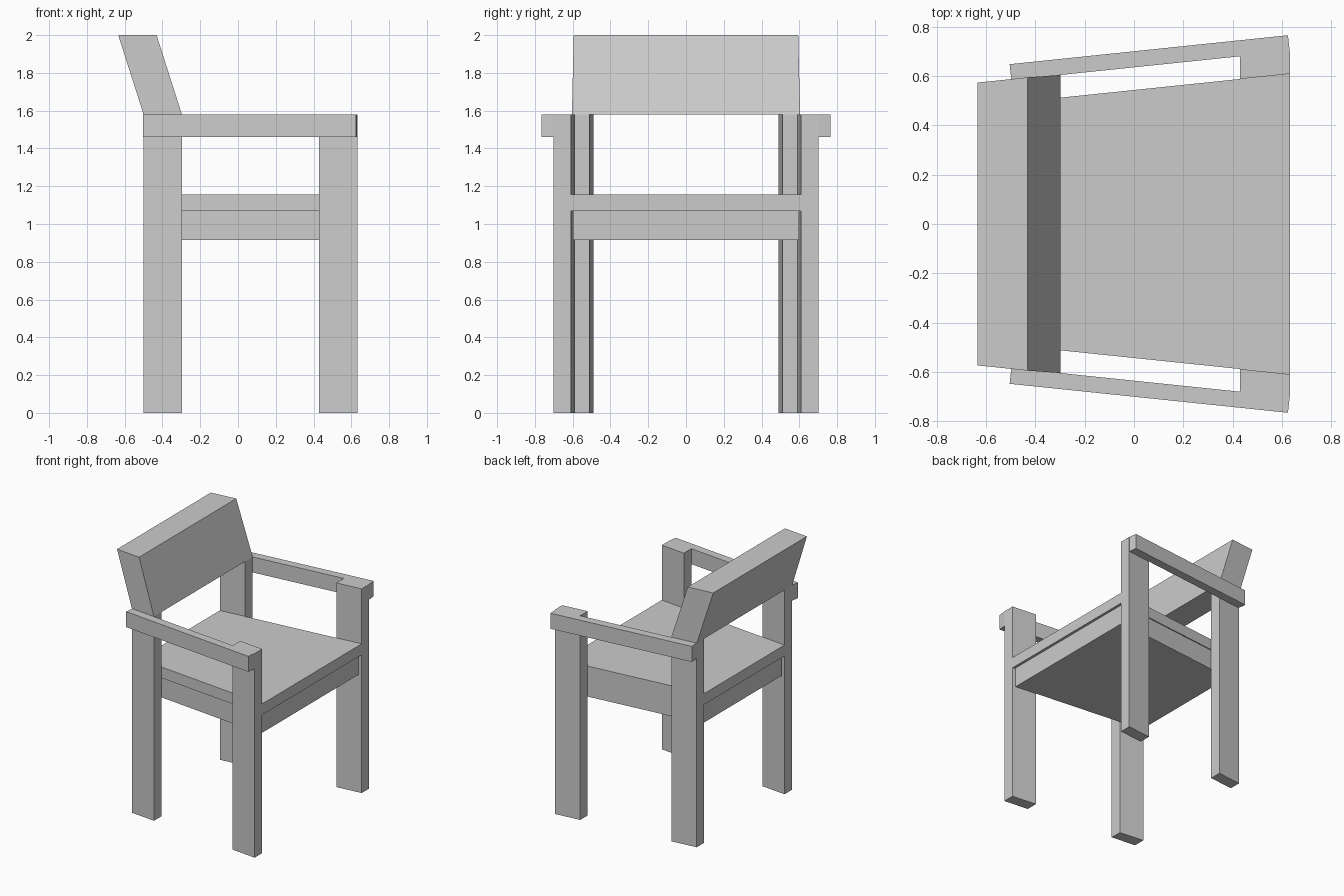
import bpy, bmesh

if "Cube" in bpy.data.objects:
    bpy.data.objects.remove(bpy.data.objects["Cube"])

SLOPE = 0.104            # the chair widens towards its front (+x)
INNER, OUTER = 0.543, 0.635   # inner and outer leg planes at x = 0
X_BACK, X_FRONT = -0.5, 0.633


def side(offset, x):
    """Half width of a splayed side plane at a given x."""
    return offset + SLOPE * x


def solid(name, bottom, top):
    """Box-like solid from two matching loops of four points."""
    bm = bmesh.new()
    lo = [bm.verts.new(p) for p in bottom]
    hi = [bm.verts.new(p) for p in top]
    bm.faces.new(lo)
    bm.faces.new(hi)
    for i in range(4):
        j = (i + 1) % 4
        bm.faces.new((lo[i], lo[j], hi[j], hi[i]))
    bmesh.ops.recalc_face_normals(bm, faces=bm.faces)
    mesh = bpy.data.meshes.new(name)
    bm.to_mesh(mesh)
    bm.free()
    obj = bpy.data.objects.new(name, mesh)
    bpy.context.collection.objects.link(obj)
    return obj


def prism(name, plan, z0, z1, mirror=False):
    """Vertical extrusion of a plan outline, optionally mirrored across y."""
    obj = solid(name, [(x, y, z0) for x, y in plan], [(x, y, z1) for x, y in plan])
    if mirror:
        mod = obj.modifiers.new("mirror", 'MIRROR')
        mod.use_axis = (False, True, False)
    return obj


def wide(x0, x1, offset):
    """Trapezoid plan spanning both sides of the chair."""
    return [(x0, -side(offset, x0)), (x1, -side(offset, x1)),
            (x1, side(offset, x1)), (x0, side(offset, x0))]


# Legs, sheared to follow the splayed sides
for name, x0, x1 in (("back_leg", X_BACK, -0.297), ("front_leg", 0.43, X_FRONT)):
    plan = [(x0, side(INNER, x0)), (x1, side(INNER, x1)),
            (x1, side(OUTER, x1)), (x0, side(OUTER, x0))]
    prism(name, plan, 0, 1.58, mirror=True)

# Armrests fixed to the outside of the legs, with ends square to their length
ARM = 0.7
prism("armrest",
      [(-0.497, side(OUTER, -0.497)), (0.631, side(OUTER, 0.631)),
       (0.624, side(ARM, 0.624)), (-0.504, side(ARM, -0.504))],
      1.46, 1.58, mirror=True)

# Seat slab and the slightly recessed base below it
prism("seat", wide(X_BACK, X_FRONT, INNER), 1.07, 1.155)
prism("seat_base", wide(X_BACK + 0.02, X_FRONT - 0.02, INNER - 0.008), 0.915, 1.07)

# Leaning backrest resting on the back legs
solid("backrest",
      [(x, y, 1.58) for x, y in wide(X_BACK, -0.297, OUTER)],
      [(x, y, 2.0) for x, y in wide(-0.634, -0.431, OUTER + 0.004)])
